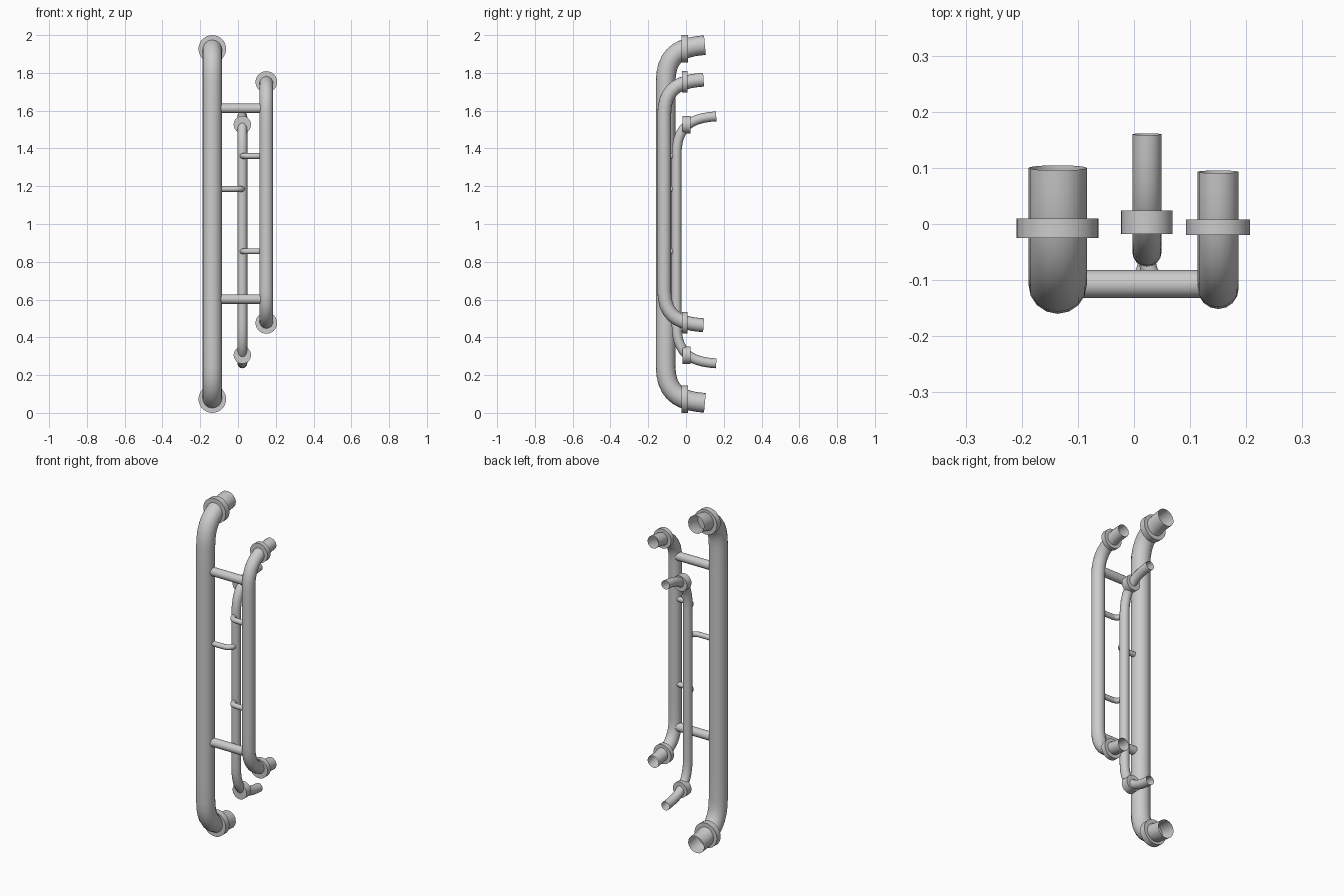
import bpy, math

if "Cube" in bpy.data.objects:
    bpy.data.objects.remove(bpy.data.objects["Cube"])


def tube(name, pts, radius, sides=16, res=10):
    """Swept round tube; pts = list of (handle_left, point, handle_right)."""
    cu = bpy.data.curves.new(name, 'CURVE')
    cu.dimensions = '3D'
    cu.bevel_depth = radius
    cu.bevel_resolution = (sides - 4) // 2
    cu.resolution_u = res
    sp = cu.splines.new('BEZIER')
    sp.bezier_points.add(len(pts) - 1)
    for bp, (hl, co, hr) in zip(sp.bezier_points, pts):
        bp.handle_left_type = bp.handle_right_type = 'FREE'
        bp.handle_left, bp.co, bp.handle_right = hl, co, hr
    ob = bpy.data.objects.new(name, cu)
    bpy.context.collection.objects.link(ob)
    bpy.ops.object.select_all(action='DESELECT')
    ob.select_set(True)
    bpy.context.view_layer.objects.active = ob
    bpy.ops.object.convert(target='MESH')
    bpy.ops.object.shade_smooth_by_angle(angle=math.radians(40))


def cylinder(name, loc, rot, radius, depth, sides=32):
    bpy.ops.mesh.primitive_cylinder_add(vertices=sides, radius=radius, depth=depth,
                                        location=loc, rotation=rot)
    bpy.context.object.name = name
    bpy.ops.object.shade_smooth_by_angle(angle=math.radians(40))


def handle(name, x, zc, radius, profile, flange):
    """Vertical grab pipe, both ends bent back; profile = 4 (y, dz) bezier points."""
    top = [(x, y, zc + d) for y, d in profile]
    bot = [(x, y, zc - d) for y, d in profile]
    third = profile[0][1] * 2 / 3
    up = (x, profile[0][0], zc + third / 2)
    dn = (x, profile[0][0], zc - third / 2)
    tube(name, [(bot[3], bot[3], bot[2]), (bot[1], bot[0], dn),
                (up, top[0], top[1]), (top[2], top[3], top[3])], radius)
    # wall collars
    fy, fd, fr, depth = flange
    for tag, s in (("upper", 1), ("lower", -1)):
        cylinder(f"{name}_{tag}_collar", (x, fy, zc + s * fd),
                 (math.pi / 2, 0, 0), fr, depth)


# three vertical pipes
handle("large_pipe", -0.136, 1.0, 0.052,
       [(-0.108, 0.75), (-0.108, 0.92), (0.0, 0.938), (0.1, 0.947)],
       (-0.0075, 0.927, 0.073, 0.035))
handle("medium_pipe", 0.15, 1.114, 0.0365,
       [(-0.115, 0.47), (-0.115, 0.62), (-0.01, 0.643), (0.093, 0.65)],
       (-0.006, 0.638, 0.057, 0.028))
handle("small_pipe", 0.023, 0.916, 0.026,
       [(-0.05, 0.45), (-0.05, 0.605), (0.03, 0.646), (0.16, 0.654)],
       (0.003, 0.61, 0.046, 0.042))

# straight rungs joining large and medium pipes
for tag, z in (("upper", 1.612), ("lower", 0.602)):
    cylinder(f"{tag}_rung", (0.007, -0.107, z), (0, math.pi / 2, 0), 0.025, 0.25, 24)

# thin rungs that bend back into the small pipe
for name, x0, z in (("upper_thin_rung", 0.14, 1.36),
                    ("middle_thin_rung", -0.12, 1.185),
                    ("lower_thin_rung", 0.14, 0.855)):
    s = 1 if x0 > 0 else -1
    a, b, c = (x0, -0.105, z), (0.023 + s * 0.045, -0.105, z), (0.023, -0.05, z)
    tube(name, [(a, a, b), (a, b, (0.023 + s * 0.012, -0.105, z)),
                ((0.023, -0.092, z), c, c)], 0.015, 12, 8)
